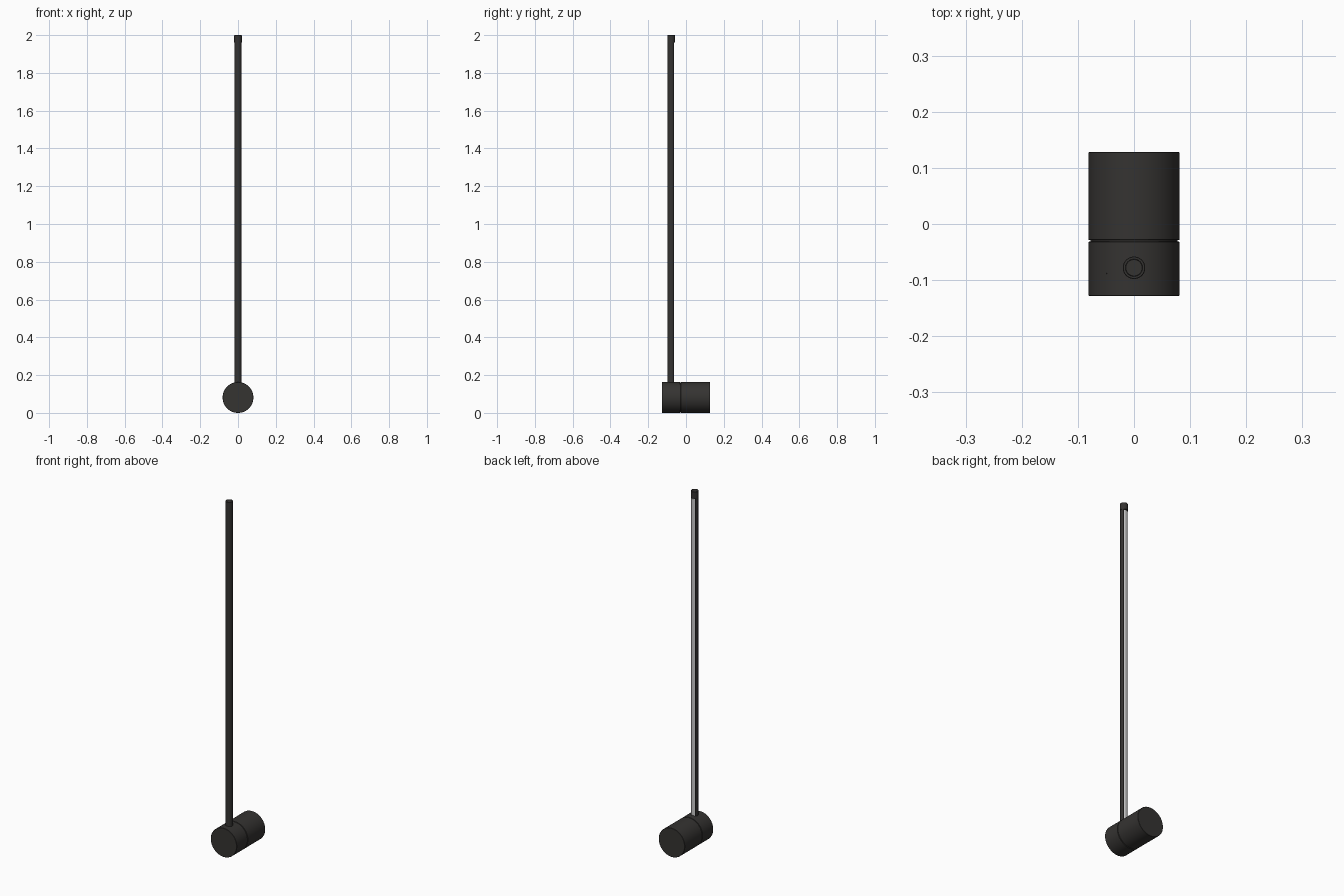
import bpy, bmesh, math
from mathutils import Matrix, Vector

if "Cube" in bpy.data.objects:
    bpy.data.objects.remove(bpy.data.objects["Cube"])

PX, PY = 0.0, -0.078      # pole centre
BASE_R = 0.0815


def material(name, rgb):
    m = bpy.data.materials.new(name)
    m.diffuse_color = (*rgb, 1)
    m.use_nodes = True
    m.node_tree.nodes["Principled BSDF"].inputs["Base Color"].default_value = m.diffuse_color
    return m


BLACK = material("black_metal", (0.035, 0.033, 0.031))
WHITE = material("diffuser_white", (0.8, 0.8, 0.78))


def finish(bm, name, mat):
    bmesh.ops.recalc_face_normals(bm, faces=bm.faces)
    me = bpy.data.meshes.new(name)
    bm.to_mesh(me)
    bm.free()
    ob = bpy.data.objects.new(name, me)
    bpy.context.collection.objects.link(ob)
    me.materials.append(mat)
    bpy.ops.object.select_all(action='DESELECT')
    ob.select_set(True)
    bpy.context.view_layer.objects.active = ob
    bpy.ops.object.shade_smooth_by_angle(angle=math.radians(35))
    return ob


def lathe(name, profile, mat, matrix, steps=64):
    """Spin (radius, height) pairs about z, then place with matrix."""
    bm = bmesh.new()
    vs = [bm.verts.new((r, 0, h)) for r, h in profile]
    es = [bm.edges.new(p) for p in zip(vs, vs[1:])]
    bmesh.ops.spin(bm, geom=vs + es, cent=(0, 0, 0), axis=(0, 0, 1),
                   angle=math.tau, steps=steps)
    bmesh.ops.remove_doubles(bm, verts=bm.verts, dist=1e-5)
    bm.transform(matrix)
    return finish(bm, name, mat)


def extrude(name, outline, z0, z1, mat):
    """Extrude a closed cross-section along the pole."""
    bm = bmesh.new()
    f = bm.faces.new([bm.verts.new((PX + x, PY + y, z0)) for x, y in outline])
    new = bmesh.ops.extrude_face_region(bm, geom=[f], use_keep_orig=True)["geom"]
    bmesh.ops.translate(bm, vec=(0, 0, z1 - z0),
                        verts=[v for v in new if isinstance(v, bmesh.types.BMVert)])
    return finish(bm, name, mat)


def arc(r, a0, a1, n):
    return [(r * math.cos(math.radians(a0 + (a1 - a0) * i / n)),
             r * math.sin(math.radians(a0 + (a1 - a0) * i / n))) for i in range(n + 1)]


# Horizontal drum base in two sections with a narrow groove between
R, e = BASE_R, 0.001
along_y = Matrix.Translation((0, 0, R)) @ Matrix.Rotation(math.radians(-90), 4, 'X')
lathe("base_drum",
      [(0, -0.128), (R - e, -0.128), (R, -0.128 + e),
       (R, -0.0325), (R - 0.001, -0.0315), (R - 0.004, -0.0315),
       (R - 0.004, -0.0285), (R - 0.001, -0.0285), (R, -0.0275),
       (R, 0.128 - e), (R - e, 0.128), (0, 0.128)],
      BLACK, along_y, 96)

# Pole: round channel flattened towards the back, with a light strip set in
extrude("pole", arc(0.0187, 135, 405, 40), 0.13, 1.975, BLACK)
strip_edge = 0.0187 * math.sin(math.radians(45))
strip = [(x, strip_edge - 0.003 + 0.0055 * math.sin(math.pi * i / 10) ** 0.6 if 0 < i < 10
          else strip_edge - 0.003)
         for i, x in enumerate([0.0112 * math.cos(math.pi * k / 10) for k in range(11)])]
extrude("light_strip", strip, 0.155, 1.958, WHITE)

# End cap with a fine ring groove on its top
lathe("pole_end_cap",
      [(0, 1.962), (0.02, 1.962), (0.02, 1.999), (0.019, 2.0), (0.0155, 2.0),
       (0.0150, 1.9985), (0.0145, 2.0), (0, 2.0)],
      BLACK, Matrix.Translation((PX, PY, 0)), 48)

# Small sensor dot on the drum
a = math.asin(0.05 / R)
n = Vector((-math.sin(a), 0, math.cos(a)))
place = Matrix.Translation(Vector((0, -0.088, R)) + n * R) @ Matrix.Rotation(-a, 4, 'Y')
lathe("base_button", [(0, -0.002), (0.002, -0.002), (0.002, 0.0004), (0, 0.0004)],
      BLACK, place, 16)
